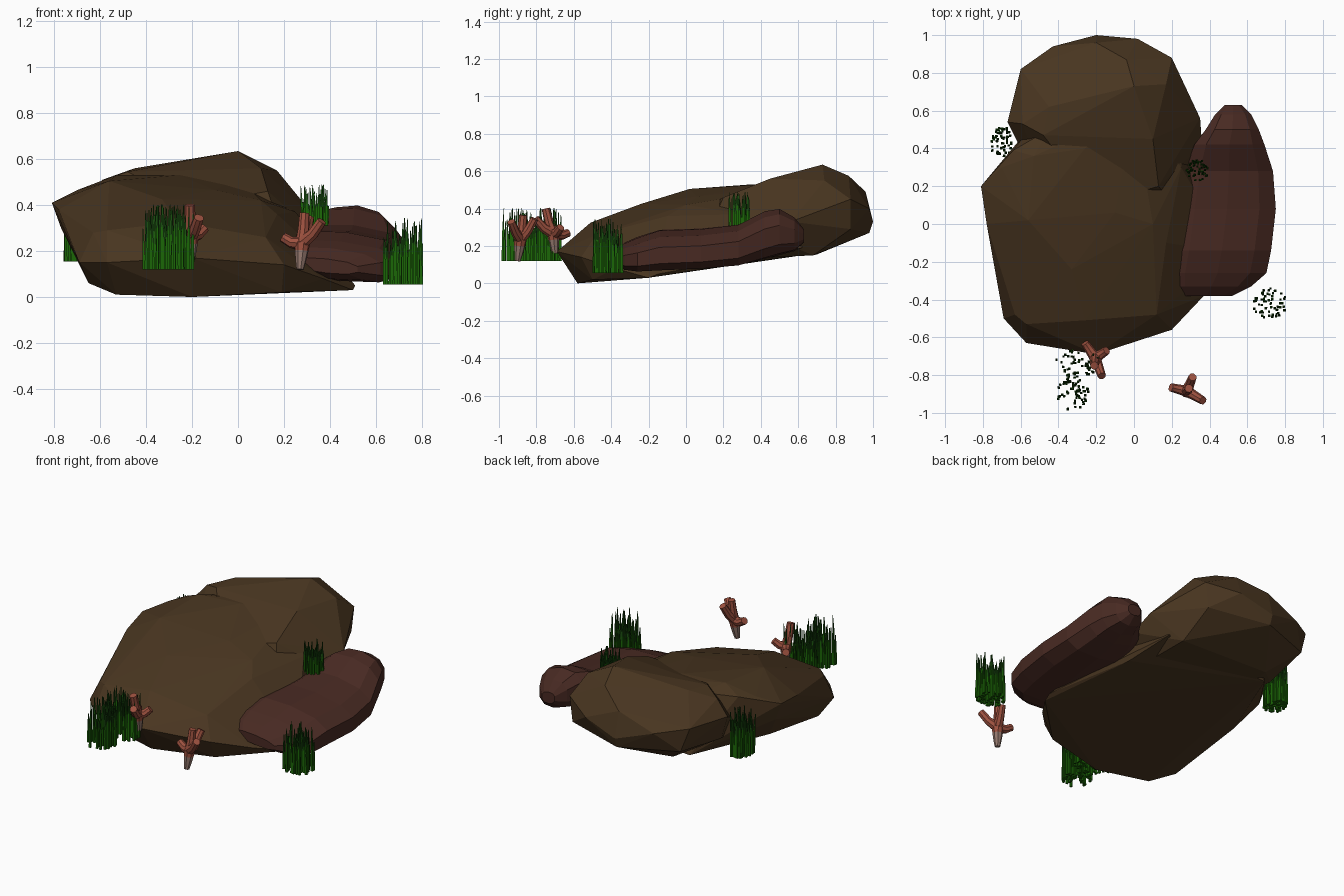
import bpy, bmesh, math, random
from mathutils import Vector

if "Cube" in bpy.data.objects:
    bpy.data.objects.remove(bpy.data.objects["Cube"])

random.seed(4)


def material(name, rgb):
    m = bpy.data.materials.new(name)
    m.diffuse_color = (*rgb, 1)
    m.use_nodes = True
    m.node_tree.nodes["Principled BSDF"].inputs["Base Color"].default_value = m.diffuse_color
    return m


BROWN = material("brown rock", (0.066, 0.036, 0.0145))
RED_BROWN = material("red brown rock", (0.064, 0.0225, 0.016))
GREEN = material("grass green", (0.011, 0.135, 0.002))
DARK_GREEN = material("grass tip dark green", (0.010, 0.075, 0.005))
CORAL = material("coral red", (0.34, 0.083, 0.05))
GREY = material("coral base grey", (0.30, 0.19, 0.155))


def finish(bm, name, *mats):
    bmesh.ops.recalc_face_normals(bm, faces=bm.faces[:])
    me = bpy.data.meshes.new(name)
    bm.to_mesh(me)
    bm.free()
    for m in mats:
        me.materials.append(m)
    ob = bpy.data.objects.new(name, me)
    bpy.context.collection.objects.link(ob)
    return ob


def hull(name, points, mat):
    bm = bmesh.new()
    for p in points:
        bm.verts.new(p)
    bmesh.ops.convex_hull(bm, input=bm.verts[:])
    loose = [v for v in bm.verts if not v.link_faces]
    bmesh.ops.delete(bm, geom=loose, context='VERTS')
    return finish(bm, name, mat)


# Large rock: sloping front slab joined with the higher back boulder
slab = hull("large_rock", [
    (-.53, -.50, .01), (-.2, -.58, 0), (.19, -.5, .02), (.50, -.2, .03), (.51, -.15, .05),
    (-.65, -.4, .06), (-.66, .1, .14), (.33, .35, .115),
    (-.69, -.5, .15), (-.57, -.63, .15), (-.2, -.69, .17), (.2, -.56, .14), (.37, -.38, .08),
    (-.63, -.48, .28), (-.57, -.53, .29), (-.26, -.51, .325), (.12, -.48, .26),
    (-.81, .2, .41), (-.78, 0, .38), (-.77, .2, .30), (-.70, .3, .465), (-.64, .39, .48),
    (-.56, .02, .505), (-.53, .36, .53), (-.33, -.24, .425), (-.1, .06, .465), (-.26, .4, .53),
    (.10, 0, .42), (.17, -.1, .36), (.21, -.1, .28), (.25, .3, .37),
    (0, .6, .52), (.26, .62, .19), (-.45, .5, .5), (-.46, .62, .15)], BROWN)

boulder = hull("back_boulder", [
    (0, .73, .635), (-.45, .62, .56), (-.48, .47, .545), (-.59, .53, .51), (.1, .45, .56), (.17, .74, .55),
    (.2, .88, .45), (.27, .5, .39), (.35, .56, .33), (.36, .42, .26), (.13, .2, .46),
    (-.2, 1, .33), (.02, .98, .40), (-.43, .94, .40), (-.6, .82, .43), (-.67, .54, .42),
    (-.2, .96, .49), (-.04, .87, .575), (.18, .88, .29), (-.2, .98, .27), (-.55, .84, .28),
    (-.4, .7, .155), (.2, .68, .15), (-.6, .5, .25), (.24, .05, .12), (-.4, 0, .12), (-.2, .1, .40)], BROWN)

mod = slab.modifiers.new("join", 'BOOLEAN')
mod.operation = 'UNION'
mod.object = boulder
bpy.context.view_layer.objects.active = slab
bpy.ops.object.modifier_apply(modifier=mod.name)
bpy.data.objects.remove(boulder)

# Small rock: tilted rounded sections lofted front to back (y, x min, x max, z min, z max)
sections = [(-.38, .25, .52, .105, .165), (-.33, .20, .62, .08, .21), (-.26, .185, .70, .072, .24),
            (-.14, .205, .725, .076, .28), (.08, .235, .75, .085, .287), (.28, .27, .735, .10, .31),
            (.42, .32, .69, .135, .382), (.50, .38, .66, .155, .395), (.58, .43, .62, .175, .35),
            (.63, .48, .57, .22, .29)]
bm = bmesh.new()
rings = []
for y, x0, x1, z0, z1 in sections:
    ring = []
    for i in range(10):
        a = math.tau * (i + .5) / 10
        c, s = math.cos(a), math.sin(a)
        dx = math.copysign(abs(c) ** .85, c) * (x1 - x0) / 1.91
        dz = math.copysign(abs(s) ** .75, s) * (z1 - z0) / 1.95
        ring.append(bm.verts.new(((x0 + x1) / 2 + dx, y, (z0 + z1) / 2 + dz - .11 * dx)))
    rings.append(ring)
for a, b in zip(rings, rings[1:]):
    for i in range(10):
        j = (i + 1) % 10
        bm.faces.new((a[i], a[j], b[j], b[i]))
bm.faces.new(rings[0])
bm.faces.new(rings[-1])
finish(bm, "small_rock", RED_BROWN)


# Grass clumps: thin tapered square blades with darker tips
def grass(name, cx, cy, z, height, rx, ry, count):
    bm = bmesh.new()
    for _ in range(count):
        a, r = random.uniform(0, math.tau), math.sqrt(random.random())
        x, y = cx + rx * r * math.cos(a), cy + ry * r * math.sin(a)
        h = height * random.uniform(.55, 1)
        dx, dy = random.uniform(-.008, .008), random.uniform(-.008, .008)
        levels = []
        for t, w in ((0, .006), (.65, .0045), (1, .0015)):
            levels.append([bm.verts.new((x + dx * t * t + w * sx, y + dy * t * t + w * sy, z + h * t))
                           for sx, sy in ((-1, -1), (1, -1), (1, 1), (-1, 1))])
        bm.faces.new(levels[0])
        bm.faces.new(levels[2]).material_index = 1
        for k in range(2):
            for i in range(4):
                j = (i + 1) % 4
                f = bm.faces.new((levels[k][i], levels[k][j], levels[k + 1][j], levels[k + 1][i]))
                f.material_index = k
    finish(bm, name, GREEN, DARK_GREEN)


grass("grass_front", -.325, -.90, .12, .285, .085, .09, 60)
grass("grass_front_inner", -.30, -.74, .12, .285, .115, .075, 60)
grass("grass_right", .72, -.42, .055, .29, .09, .08, 60)
grass("grass_on_rock", .34, .285, .27, .22, .06, .055, 55)
grass("grass_left", -.70, .435, .155, .29, .06, .08, 60)


# Corals: stubby round branches on a grey stem
def tube(name, points, mat):
    cu = bpy.data.curves.new(name, 'CURVE')
    cu.dimensions = '3D'
    cu.bevel_depth = 1
    cu.bevel_resolution = 2
    cu.use_fill_caps = True
    sp = cu.splines.new('POLY')
    sp.points.add(len(points) - 1)
    for p, (x, y, z, r) in zip(sp.points, points):
        p.co = (x, y, z, 1)
        p.radius = r
    cu.materials.append(mat)
    ob = bpy.data.objects.new(name, cu)
    bpy.context.collection.objects.link(ob)
    bpy.ops.object.select_all(action='DESELECT')
    ob.select_set(True)
    bpy.context.view_layer.objects.active = ob
    bpy.ops.object.convert(target='MESH')
    bpy.ops.object.shade_smooth_by_angle(angle=math.radians(40))


def coral(name, base, fork, tips):
    base, fork = Vector(base), Vector(fork)
    mid = base.lerp(fork, .7)
    tube(name + "_stem", [(*base, .016), (*base.lerp(mid, .5), .024), (*mid, .03)], GREY)
    tube(name + "_fork", [(*mid, .03), (*fork, .034), (*(fork + (fork - mid) * .3), .02)], CORAL)
    for i, tip in enumerate(tips):
        tip = Vector(tip)
        bend = fork.lerp(tip, .55) - Vector((0, 0, .012))
        tube(f"{name}_branch_{i + 1}", [(*fork, .030), (*bend, .025), (*tip, .022)], CORAL)


coral("front_coral", (.27, -.90, .12), (.28, -.885, .235),
      [(.29, -.87, .365), (.195, -.865, .26), (.31, -.81, .345), (.365, -.935, .33)])
coral("inner_coral", (-.205, -.70, .16), (-.205, -.71, .265),
      [(-.21, -.75, .40), (-.17, -.805, .345), (-.145, -.67, .30), (-.26, -.63, .27)])
